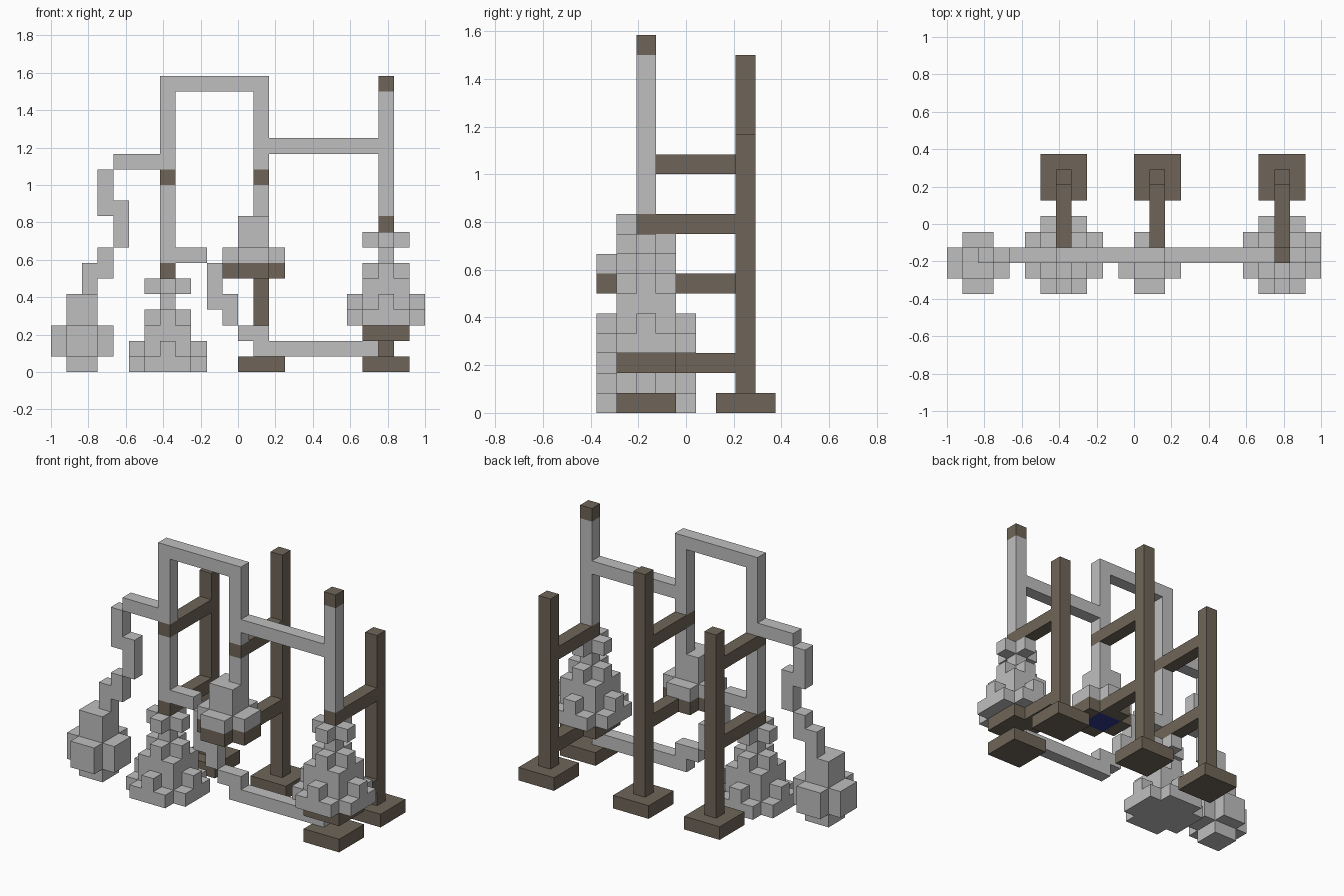
import bpy, bmesh
from mathutils import Vector

cube = bpy.data.objects.get("Cube")
if cube:
    bpy.data.objects.remove(cube, do_unlink=True)

U = 1 / 12                               # edge length of one block
ORIGIN = Vector((-1, -0.375, 0))


def material(name, rgb):
    m = bpy.data.materials.new(name)
    m.use_nodes = True
    m.diffuse_color = (*rgb, 1)
    bsdf = next(n for n in m.node_tree.nodes if n.type == 'BSDF_PRINCIPLED')
    bsdf.inputs["Base Color"].default_value = (*rgb, 1)
    bsdf.inputs["Roughness"].default_value = 0.9
    return m


GREY = material("light grey", (0.52, 0.52, 0.52))
BROWN = material("dark brown", (0.159, 0.130, 0.098))
BLUE = material("deep blue", (0.03, 0.045, 0.26))


def part(name, mat, boxes):
    """Join boxes (x0, x1, y0, y1, z0, z1 in blocks) into one outer skin."""
    cells = {(x, y, z) for a, b, c, d, e, f in boxes
             for x in range(a, b) for y in range(c, d) for z in range(e, f)}
    bm = bmesh.new()
    for cell in cells:
        for axis in range(3):
            for side in (0, 1):
                near = list(cell)
                near[axis] += 2 * side - 1
                if tuple(near) in cells:
                    continue
                quad = []
                for p, q in ((0, 0), (1, 0), (1, 1), (0, 1)):
                    v = list(cell)
                    v[axis] += side
                    v[(axis + 1) % 3] += p
                    v[(axis + 2) % 3] += q
                    quad.append(bm.verts.new(ORIGIN + Vector(v) * U))
                bm.faces.new(quad if side else quad[::-1])
    bmesh.ops.remove_doubles(bm, verts=bm.verts, dist=U * 0.01)
    me = bpy.data.meshes.new(name)
    bm.to_mesh(me)
    bm.free()
    me.materials.append(mat)
    ob = bpy.data.objects.new(name, me)
    bpy.context.collection.objects.link(ob)
    return ob


def cross(x, y, z0, z1, long, wide, core=1):
    """Plus-shaped layer around a core block whose low corner is x, y."""
    return [(x - long, x + core + long, y - wide, y + core + wide, z0, z1),
            (x - wide, x + core + wide, y - long, y + core + long, z0, z1)]


def cluster(name, x, z):
    """Stepped heap with a small collar above it."""
    layers = (cross(x, 2, z, z + 1, 2, 1)            # broad foot
              + cross(x, 2, z + 1, z + 2, 2, 0)      # outer studs
              + cross(x, 2, z + 1, z + 3, 1, 1)      # square body
              + cross(x, 2, z + 3, z + 4, 1, 0)      # shoulder
              + cross(x, 2, z + 4, z + 5, 0, 0)      # neck
              + cross(x, 2, z + 5, z + 6, 1, 0))     # collar
    part(name, GREY, layers)


# Three wooden stands: post on a foot
for name, x, height in (("left", 21, 14), ("middle", 13, 18), ("right", 7, 15)):
    part(name + "_stand", BROWN, [(x - 1, x + 2, 6, 9, 0, 1), (x, x + 1, 7, 8, 1, height)])

# Clamp arms reaching forward from the posts
for name, x, y, z in (("left_arm", 21, 2, 9), ("middle_arm", 13, 2, 12), ("right_upper_arm", 7, 2, 12),
                      ("right_lower_arm", 7, 2, 6), ("middle_lower_arm", 13, 4, 6)):
    part(name, BROWN, [(x, x + 1, y, 7, z, z + 1)])

# Platform under the left heap, and the loose block below it
part("left_platform", BROWN, [(20, 23, 1, 4, 2, 3), (21, 22, 4, 7, 2, 3)])
part("left_floor_block", BROWN, [(20, 23, 1, 4, 0, 1)])

# Stepped heaps
cluster("left_cluster", 21, 3)
cluster("right_cluster", 7, 0)

# Rounded flask standing on the floor
part("floor_flask", GREY, [(1, 3, 1, 3, 0, 5)] + cross(1, 1, 1, 3, 1, 0, core=2))

# Middle vessel: grey top, brown burner ring, blue centre
part("middle_vessel", GREY, [(12, 14, 1, 3, 8, 10)] + cross(12, 1, 7, 8, 1, 0, core=2))
part("vessel_ring", BROWN, [(11, 12, 1, 3, 6, 7), (14, 15, 1, 3, 6, 7),
                            (12, 14, 0, 1, 6, 7), (12, 14, 3, 4, 6, 7)])
part("vessel_core", BLUE, [(12, 14, 1, 3, 6, 7)])


def pipe(name, *runs):
    """Square tube made of straight runs (x0, x1, z0, z1)."""
    part(name, GREY, [(a, b, 2, 3, c, d) for a, b, c, d in runs])


# Tubes: upright columns, bridges, and zigzag hoses
pipe("arch_tube", (7, 8, 13, 19), (8, 13, 18, 19), (13, 14, 13, 19), (14, 21, 14, 15))
pipe("right_column", (7, 8, 7, 12), (8, 10, 7, 8))
pipe("middle_column", (13, 14, 10, 12))
pipe("left_column", (21, 22, 10, 18))
part("left_stopper", BROWN, [(21, 22, 2, 3, 18, 19)])
pipe("right_hose", (4, 7, 13, 14), (3, 4, 10, 13), (4, 5, 8, 11), (3, 4, 6, 8), (2, 3, 5, 7))
pipe("lower_hose", (10, 11, 4, 7), (11, 12, 3, 5), (12, 14, 2, 3), (13, 21, 1, 2))
